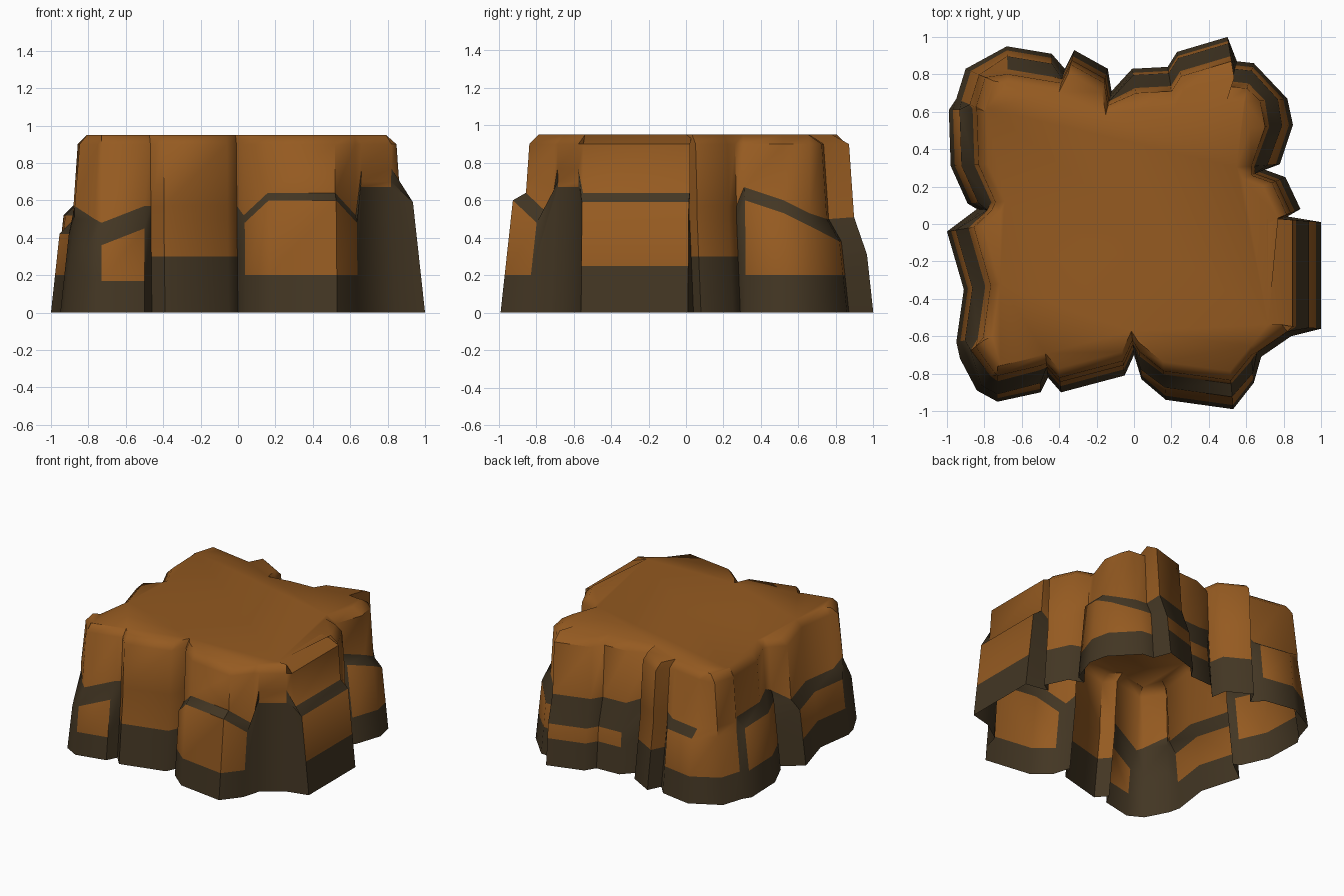
import bpy, bmesh
from mathutils import Vector

if "Cube" in bpy.data.objects:
    bpy.data.objects.remove(bpy.data.objects["Cube"])

RIM, TOP = 0.90, 0.95
bm = bmesh.new()
columns = []          # (rock number, has ledge, joined to next rock, vertices foot to cap)


def rock(*points, ledge=0, end=0, shoulder=0, rise=.07, dark=0, lean=0, bevel=.05, joined=False):
    """Adds one rock face; its columns lean inward and may step back at a ledge."""
    number = columns[-1][0] + 1 if columns else 0
    pts = [Vector(p) for p in points]
    last = len(pts) - 1
    chord = pts[-1] - pts[0]
    centre = sum(pts, Vector((0, 0))) / len(pts)
    inward = Vector((-chord.y, chord.x)).normalized() - .4 * centre.normalized()
    inward.normalize()
    depth = .07 if ledge else 0
    foot = dark or (.2 if ledge else .3)
    for i, p in enumerate(pts):
        h = ledge or max(.5, foot + .03)
        if end:
            h += (end - ledge) * i / max(1, last)
        if i in (0, last):
            h -= shoulder
        shelf = .11 * h + depth
        rim = shelf + .07 * (RIM - h - rise)
        profile = ((0, 0), (foot, .11 * foot), (h, .11 * h), (h + rise, shelf),
                   (RIM, rim), (TOP, rim + bevel))
        verts = [bm.verts.new((*(p + inward * (o + lean * z)), z)) for z, o in profile]
        columns.append((number, bool(ledge), joined, verts))


# Front
rock((-.93, -.72), lean=.03)
rock((-.84, -.89), ledge=.33, rise=.17)
rock((-.73, -.95), (-.50, -.90), ledge=.36, end=.45, rise=.12, dark=.17)
rock((-.46, -.82), (-.39, -.90), (-.05, -.81), (0, -.70))
rock((.04, -.83), (.17, -.94), (.53, -.99), (.64, -.85), ledge=.6, shoulder=.12, rise=.04)
rock((.68, -.71), (.84, -.60), dark=.67, lean=-.06)
# Right
rock((1, -.56), (1, .01), ledge=.59, rise=.05, dark=.25, bevel=.13)
rock((.82, .04), (.89, .08), (.81, .25), (.70, .29))
rock((.78, .32), (.85, .53), (.82, .67), ledge=.6, end=.46, joined=True, bevel=.08)
rock((.64, .86), (.55, .87), ledge=.38, rise=.12, bevel=.08)
# Back
rock((.50, 1), (.23, .92), (.18, .84), (-.01, .83), ledge=.31, rise=.2, bevel=.09)
rock((-.12, .71), (-.14, .83), (-.32, .93), (-.37, .83))
rock((-.44, .91), (-.68, .95), ledge=.48, rise=.05, joined=True)
# Left
rock((-.90, .83), (-.95, .67), dark=.2, lean=.04)
rock((-.99, .61), (-.98, .31), (-.89, .11), ledge=.52)
rock((-.84, .08))
rock((-1, -.04), (-.91, -.35), (-.95, -.63), ledge=.42)

# Walls: dark foot, dark ledges and dark gaps beside ledges
for i, (c, ledge_a, joined, a) in enumerate(columns):
    d, ledge_b, _, b = columns[(i + 1) % len(columns)]
    gap = c != d and not joined
    ledge = (ledge_a or ledge_b) if gap else (ledge_a and ledge_b)
    for r in range(5):
        f = bm.faces.new((a[r], b[r], b[r + 1], a[r + 1]))
        f.material_index = int(r == 0 or (ledge and (r == 2 or (r == 1 and gap))))
        f.smooth = True

# Flat plateau
bm.faces.new([col[3][-1] for col in columns]).smooth = True

mesh = bpy.data.meshes.new("rock_plateau")
bm.to_mesh(mesh)
bm.free()
for name, rgb in (("ochre rock", (.30, .103, .015)), ("dark rock", (.056, .037, .017))):
    m = bpy.data.materials.new(name)
    m.diffuse_color = (*rgb, 1)
    m.use_nodes = True
    m.node_tree.nodes["Principled BSDF"].inputs["Base Color"].default_value = m.diffuse_color
    mesh.materials.append(m)
plateau = bpy.data.objects.new("rock_plateau", mesh)
bpy.context.collection.objects.link(plateau)
bpy.context.view_layer.objects.active = plateau
plateau.select_set(True)
bpy.ops.object.shade_smooth_by_angle(angle=0.9)
